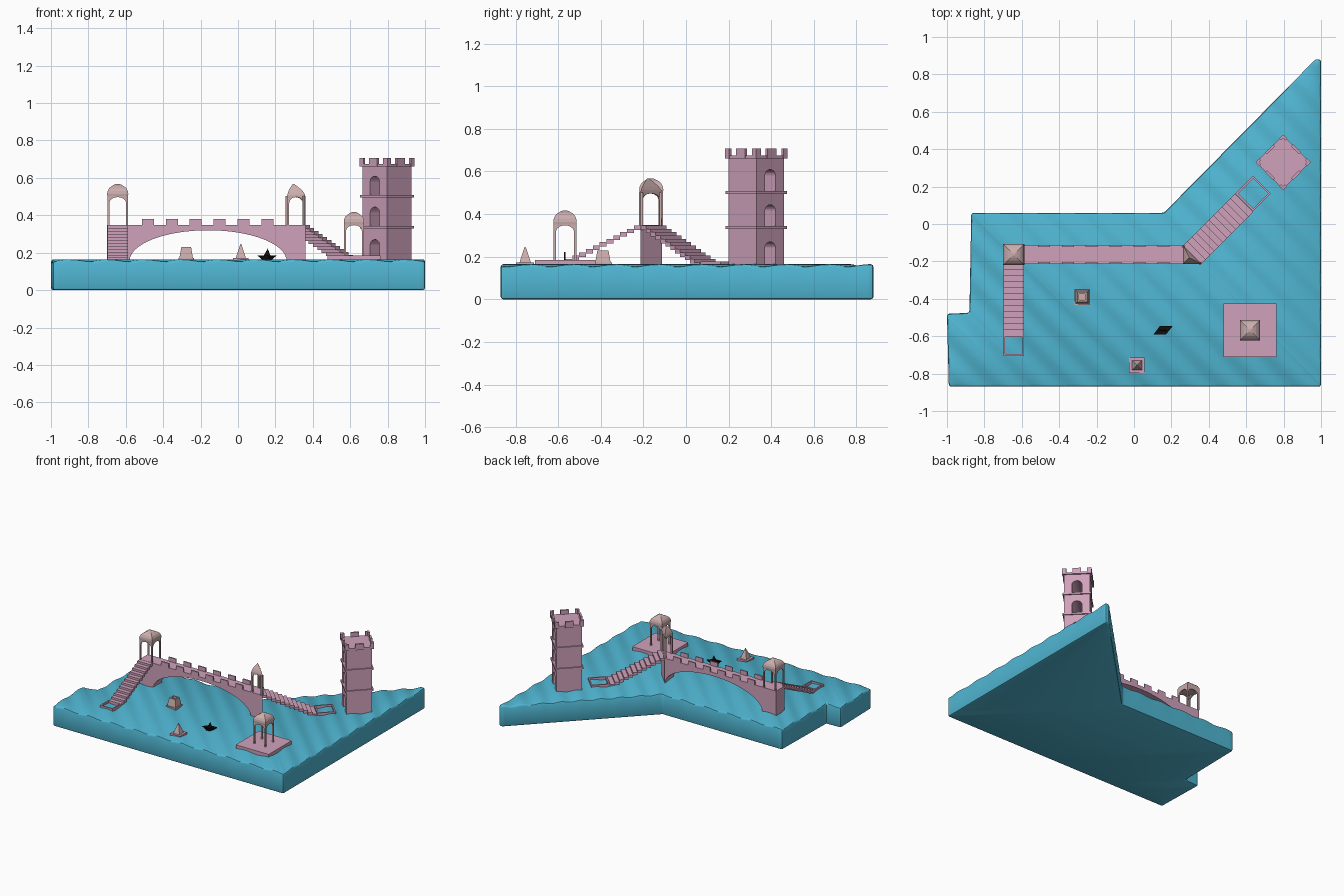
import bpy, bmesh, math
from mathutils import Vector as V

if "Cube" in bpy.data.objects:
    bpy.data.objects.remove(bpy.data.objects["Cube"])


def material(name, rgb):
    m = bpy.data.materials.new(name)
    m.diffuse_color = (*rgb, 1)
    m.use_nodes = True
    m.node_tree.nodes["Principled BSDF"].inputs["Base Color"].default_value = m.diffuse_color
    return m


WATER = material("water_blue", (0.08, 0.47, 0.65))
PINK = material("pink_stone", (0.63, 0.36, 0.50))
PALE = material("pale_stone", (0.60, 0.42, 0.42))
BLACK = material("black", (0.005, 0.005, 0.005))
Z = V((0, 0, 1))
X, Y = V((1, 0, 0)), V((0, 1, 0))
R = math.sqrt(0.5)


def finish(name, bm, mat):
    bmesh.ops.recalc_face_normals(bm, faces=bm.faces)
    me = bpy.data.meshes.new(name)
    bm.to_mesh(me)
    bm.free()
    me.materials.append(mat)
    ob = bpy.data.objects.new(name, me)
    bpy.context.collection.objects.link(ob)
    return ob


def prism(name, pts, o, u, v, d, mat):
    """Extrude a 2D profile, placed in the plane (o, u, v), along d."""
    bm = bmesh.new()
    a = [bm.verts.new(o + u * p + v * q) for p, q in pts]
    b = [bm.verts.new(w.co + d) for w in a]
    bm.faces.new(a)
    bm.faces.new(b[::-1])
    for i in range(len(a)):
        j = (i + 1) % len(a)
        bm.faces.new((a[i], b[i], b[j], a[j]))
    return finish(name, bm, mat)


def box(name, c, size, mat, rot=0.0):
    """Box with its bottom centre at c."""
    x, y = size[0] / 2, size[1] / 2
    u = V((math.cos(rot), math.sin(rot), 0))
    v = V((-u.y, u.x, 0))
    return prism(name, [(-x, -y), (x, -y), (x, y), (-x, y)], V(c), u, v, Z * size[2], mat)


def loft(name, corners, profile, mat):
    """Stack copies of a polygon, scaled about its centre, at given heights."""
    c = sum((V(p) for p in corners), V((0, 0))) / len(corners)
    bm = bmesh.new()
    rings = []
    for s, z in profile:
        rings.append([bm.verts.new((*(c + (V(p) - c) * s), z)) for p in corners])
    for a, b in zip(rings, rings[1:]):
        for i in range(len(a)):
            j = (i + 1) % len(a)
            bm.faces.new((a[i], a[j], b[j], b[i]))
    bm.faces.new(rings[0])
    bm.faces.new(rings[-1])
    return finish(name, bm, mat)


def square(x, y, h):
    return [(x - h, y - h), (x + h, y - h), (x + h, y + h), (x - h, y + h)]


def arch(w, h, post, spring, rise, n=14):
    """Wall outline with an arched opening reaching the floor."""
    r = w / 2 - post
    arc = [(w / 2 - r * math.cos(math.pi * i / n), spring + rise * math.sin(math.pi * i / n))
           for i in range(n + 1)]
    return [(0, 0), (post, 0)] + arc + [(w - post, 0), (w, 0), (w, h), (0, h)]


def pavilion(name, corners, z0, wall, dome):
    for i, p in enumerate(corners):
        a, b = V(p), V(corners[(i + 1) % len(corners)])
        w = (b - a).length
        u = V((*(b - a) / w, 0))
        n = V((-u.y, u.x, 0))
        prism(f"{name}_arch_{i}", arch(w, wall, 0.011, wall - 0.035, 0.03),
              V((*a, z0)), u, Z, n * 0.011, PALE)
    loft(name + "_roof", corners, [(s, z0 + wall + h) for s, h in dome], PALE)


def stairs(name, o, u, width, run, drop, n=12):
    """Thin zigzag flight descending along u from top edge centre o."""
    d, r = run / n, drop / n
    t = r + 0.005
    top, under = [], []
    for i in range(n):
        top += [(i * d, -i * r), ((i + 1) * d, -i * r)]
        under += [(i * d, -i * r - t), ((i + 1) * d, -i * r - t)]
    side = V((-u.y, u.x, 0))
    prism(name, top + under[::-1], o - side * width / 2, u, Z, side * width, PINK)


def landing(name, c, w, rot):
    """Square rim at the foot of a stair."""
    for i in range(4):
        a = rot + i * math.pi / 2
        off = V((math.cos(a), math.sin(a), 0)) * (w / 2 - 0.005)
        box(f"{name}_rim_{i}", V(c) + off, (0.01, w, 0.025), PINK, a)


# Water slab: bevelled outline, sliced diagonally and rippled on top
outline = [(-0.99, -0.87), (1, -0.87), (1, 0.88), (0.97, 0.88),
           (0.16, 0.06), (-0.87, 0.06), (-0.88, -0.475), (-1, -0.48)]
water = loft("water_base", outline, [(1, 0), (1, 0.16)], WATER)
bm = bmesh.new()
bm.from_mesh(water.data)
bmesh.ops.bevel(bm, geom=bm.edges[:], offset=0.012, segments=2, profile=0.5, affect='EDGES')
for i in range(-74, 76):
    bmesh.ops.bisect_plane(bm, geom=bm.verts[:] + bm.edges[:] + bm.faces[:],
                           plane_co=(i * 0.025, 0, 0), plane_no=(1, 1, 0))
for v in bm.verts:
    if v.co.z > 0.1:
        v.co.z += 0.005 * math.sin((v.co.x + v.co.y) * math.tau / 0.2)
bm.to_mesh(water.data)
bm.free()
bpy.context.view_layer.objects.active = water
water.select_set(True)
bpy.ops.object.shade_smooth_by_angle(angle=math.radians(40))

# Bridge body with elliptical arch; the right end is cut diagonally
n = 32
arc = [(-0.16 - 0.42 * math.cos(math.pi * i / n), 0.155 + 0.165 * math.sin(math.pi * i / n))
       for i in range(n + 1)]
prof = [(-0.70, 0.14), (-0.58, 0.14)] + arc + [(0.261, 0.14), (0.36, 0.14), (0.36, 0.348), (-0.70, 0.348)]
bridge = prism("bridge", prof, V((0, -0.213, 0)), X, Z, Y * 0.1, PINK)
for v in bridge.data.vertices:
    if v.co.x > 0.3 and v.co.y > -0.15:
        v.co.x = 0.263

# Bridge parapet blocks on both edges
for i in range(6):
    for side, y in (("front", -0.208), ("back", -0.118)):
        box(f"parapet_{side}_{i}", (-0.482 + 0.128 * i, y, 0.34), (0.064, 0.01, 0.04), PINK)

# Stairs and landings at both bridge ends
diag = V((R, R, 0))
stairs("left_stairs", V((-0.643, -0.213, 0.347)), -Y, 0.112, 0.385, 0.19)
landing("left_landing", (-0.643, -0.65, 0.152), 0.112, 0)
stairs("right_stairs", V((0.312, -0.163, 0.347)), diag, 0.138, 0.39, 0.19)
landing("right_landing", (0.637, 0.163, 0.152), 0.134, math.pi / 4)

# Three arched pavilions, two on the bridge and one on its own plinth
dome = [(1, 0), (1.03, 0.012), (0.99, 0.027), (0.85, 0.042), (0.6, 0.054), (0.32, 0.062), (0.12, 0.066)]
point = [(1, 0), (0.97, 0.01), (0.8, 0.026), (0.55, 0.042), (0.28, 0.056), (0.06, 0.066)]
pavilion("left_pavilion", square(-0.643, -0.163, 0.055), 0.347, 0.155, dome)
pavilion("corner_pavilion", [(0.263, -0.213), (0.36, -0.213), (0.263, -0.114)], 0.347, 0.155, point)
box("pavilion_plinth", (0.62, -0.568, 0.14), (0.284, 0.284, 0.045), PINK)
pavilion("plinth_pavilion", square(0.62, -0.568, 0.053), 0.185, 0.167, dome)

# Tower: three storeys with through arches, floor bands and battlements
tc, side, across = V((0.797, 0.33, 0)), 0.185, V((R, -R, 0))
levels = [0.15, 0.337, 0.502, 0.668]
for i in range(3):
    h = levels[i + 1] - levels[i]
    prism(f"tower_storey_{i}", arch(side, h, 0.057, 0.077 if i else 0.09, 0.03),
          tc + Z * levels[i] - across * side / 2 - diag * side / 2, across, Z, diag * side, PINK)
    box(f"tower_band_{i}", tc + Z * (levels[i + 1] - 0.007),
        (0.203, 0.203, 0.014), PINK, math.pi / 4)
for i in range(4):
    a = math.pi / 4 + i * math.pi / 2
    out, along = V((math.cos(a), math.sin(a), 0)), V((-math.sin(a), math.cos(a), 0))
    for j, (s, w) in enumerate(((-0.089, 0.028), (0, 0.06), (0.089, 0.028))):
        box(f"battlement_{i}_{j}", tc + out * 0.098 + along * s + Z * 0.66,
            (0.014, w, 0.047), PINK, a)

# Small hollow stump and small spire in the water
loft("stump", square(-0.277, -0.39, 0.042),
     [(1, 0.14), (1, 0.172), (0.86, 0.172), (0.62, 0.23), (0.38, 0.23), (0.38, 0.19)], PALE)
box("spire_plinth", (0.015, -0.755, 0.14), (0.084, 0.084, 0.032), PINK)
loft("spire", square(0.015, -0.755, 0.027), [(1, 0.17), (0.85, 0.185), (0.08, 0.246)], PALE)

# Little black boat with a sail
hull = [(0.103, -0.592), (0.17, -0.592), (0.207, -0.546), (0.138, -0.546)]
loft("boat_hull", hull, [(0.45, 0.155), (0.6, 0.168), (1, 0.185), (0.8, 0.183)], BLACK)
prism("boat_sail", [(-0.02, 0), (0.02, 0), (0.004, 0.042)], V((0.155, -0.572, 0.18)),
      X, Z, Y * 0.006, BLACK)
